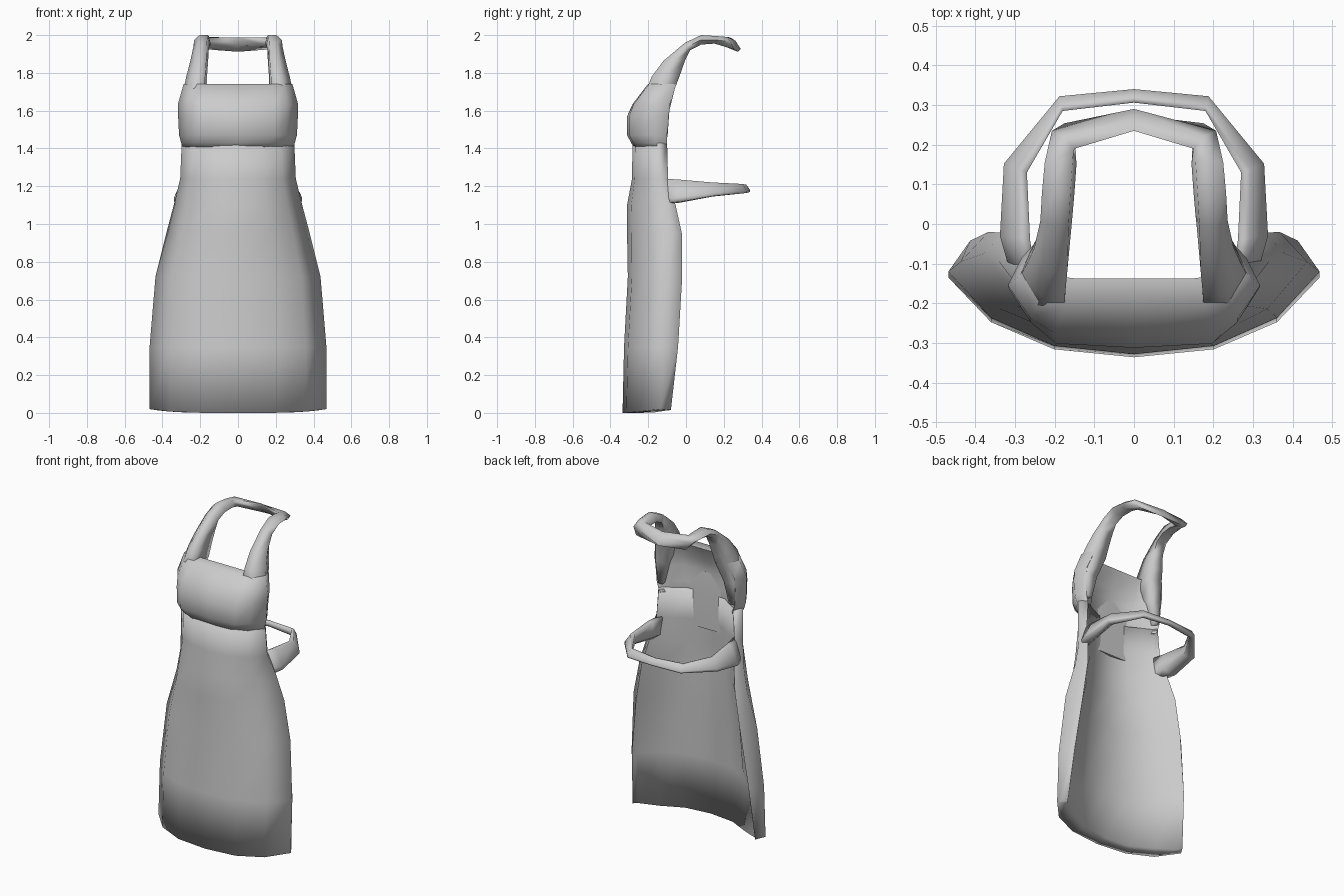
import bpy, bmesh, math

cube = bpy.data.objects.get("Cube")
if cube:
    bpy.data.objects.remove(cube, do_unlink=True)

fabric = bpy.data.materials.new("light_grey_fabric")
fabric.use_nodes = True
GREY = (0.6, 0.6, 0.6, 1)
fabric.diffuse_color = GREY
fabric.node_tree.nodes["Principled BSDF"].inputs["Base Color"].default_value = GREY


def loft(name, rings, angle=95):
    """Skin closed rings of equal point count and cap both ends."""
    bm = bmesh.new()
    rows = [[bm.verts.new(p) for p in ring] for ring in rings]
    n = len(rows[0])
    for a, b in zip(rows, rows[1:]):
        for i in range(n):
            j = (i + 1) % n
            bm.faces.new((a[i], a[j], b[j], b[i]))
    # caps: triangulated so the concave section fills properly
    caps = [bm.faces.new(rows[0]), bm.faces.new(rows[-1])]
    bmesh.ops.recalc_face_normals(bm, faces=bm.faces[:])
    bmesh.ops.triangulate(bm, faces=caps)
    mesh = bpy.data.meshes.new(name)
    bm.to_mesh(mesh)
    bm.free()
    mesh.materials.append(fabric)
    ob = bpy.data.objects.new(name, mesh)
    bpy.context.collection.objects.link(ob)
    bpy.ops.object.select_all(action='DESELECT')
    ob.select_set(True)
    bpy.context.view_layer.objects.active = ob
    bpy.ops.object.shade_smooth_by_angle(angle=math.radians(angle))


def mirrored(half):
    """Mirror sections that end on x = 0 into one complete strap."""
    return half + [[(-x, y, z) for x, y, z in s] for s in reversed(half[:-1])]


def panel_ring(z, w, front, wide, back, t, rim, xs, ys, lift=0.0):
    """Padded section: outer arc, turned-in side rim, inner arc."""
    d = wide - front
    outer = [(f * w, front + g * d) for f, g in zip(xs, ys)]
    outer += [(w, wide), (w - rim, back)]
    inner = [(w - rim - 0.02, back - 0.025)]
    inner += [(f * w * (1 - 2 * t), front + g * d + t)
              for f, g in reversed(list(zip(xs, ys)))]
    half = [(x, y, z + lift * (x / w) ** 4) for x, y in outer + inner]
    return half + [(-x, y, zz) for x, y, zz in reversed(half) if x > 1e-6]


# Skirt: z, half width, front y, widest y, back edge y, thickness, rim width
SKIRT = [(0.0, 0.468, -0.336, -0.135, -0.08, 0.085, 0.035),
         (0.35, 0.468, -0.328, -0.12, -0.042, 0.085, 0.055),
         (0.72, 0.437, -0.308, -0.095, -0.02, 0.085, 0.07),
         (0.95, 0.38, -0.312, -0.075, -0.022, 0.085, 0.05),
         (1.10, 0.340, -0.312, -0.095, -0.055, 0.085, 0.04),
         (1.24, 0.306, -0.286, -0.14, -0.095, 0.075, 0.03),
         (1.43, 0.298, -0.283, -0.15, -0.10, 0.075, 0.035)]
SIDE = (0, 0.43, 0.77)
loft("apron_skirt", [panel_ring(*s, SIDE, (0, 0.1, 0.44), 0.02 if s[0] == 0 else 0)
                     for s in SKIRT])

# Bib: the lowest level tucks into the skirt top, the rest swells over it
BIB = [((1.40, 0.290, -0.274, -0.15, -0.105, 0.055, 0.035), SIDE, (0, 0.1, 0.44)),
       ((1.43, 0.301, -0.290, -0.16, -0.10, 0.085, 0.035), (0, 0.55, 0.8), (0, 0.08, 0.42)),
       ((1.47, 0.312, -0.312, -0.16, -0.10, 0.105, 0.035), (0, 0.62, 0.82), (0, 0.07, 0.42)),
       ((1.57, 0.317, -0.312, -0.16, -0.095, 0.105, 0.035), (0, 0.62, 0.82), (0, 0.07, 0.42)),
       ((1.635, 0.318, -0.283, -0.155, -0.085, 0.09, 0.035), (0, 0.62, 0.82), (0, 0.05, 0.35)),
       ((1.74, 0.288, -0.202, -0.13, -0.052, 0.065, 0.035), (0, 0.6, 0.84), (0, 0, 0.1))]
loft("apron_bib", [panel_ring(*s, xs, ys) for s, xs, ys in BIB], 80)

# Bib lining that hangs down behind the waist
loft("bib_lining", [[(-0.16, -0.25, z), (0.16, -0.25, z), (0.16, y, z), (-0.16, y, z)]
                    for z, y in ((1.2, -0.2), (1.43, -0.197), (1.56, -0.205))], 40)


def strap_section(xi, xo, front, back):
    """Five-sided strap section with a rounded outer side."""
    (fy, fz), (by, bz) = front, back
    my, mz = fy + (by - fy) * 0.5, fz + (bz - fz) * 0.5
    xm = xi + (xo - xi) * 0.6
    return [(xi, fy, fz), (xm, fy, fz), (xo, my, mz), (xo - 0.03, by, bz), (xi - 0.01, by, bz)]


# Neck strap, from inside the bib sides up and over: inner x, outer x, front (y, z), back (y, z)
NECK = [(0.245, 0.296, (-0.18, 1.46), (-0.098, 1.46)),
        (0.215, 0.306, (-0.205, 1.60), (-0.088, 1.60)),
        (0.175, 0.287, (-0.205, 1.72), (-0.058, 1.72)),
        (0.174, 0.274, (-0.182, 1.78), (-0.035, 1.78)),
        (0.168, 0.252, (-0.118, 1.865), (-0.005, 1.865)),
        (0.165, 0.236, (-0.005, 1.96), (0.022, 1.92)),
        (0.160, 0.232, (0.08, 2.0), (0.08, 1.95)),
        (0.155, 0.225, (0.16, 1.995), (0.15, 1.955))]
neck = [strap_section(*s) for s in NECK]
neck.append([(0.15, 0.19, 1.988), (0.178, 0.22, 1.99), (0.207, 0.235, 1.965),
             (0.175, 0.254, 1.925), (0.148, 0.205, 1.94)])
neck.append([(0, 0.235, 1.987), (0, 0.262, 1.97), (0, 0.29, 1.927),
             (0, 0.275, 1.912), (0, 0.235, 1.945)])
loft("neck_strap", mirrored(neck))

# Waist strap, its face leaning inwards: outer (x, y), inner (x, y), bottom z, top z
WAIST = [((0.318, -0.10), (0.25, -0.12), 1.105, 1.24),
         ((0.338, -0.03), (0.262, -0.04), 1.112, 1.235),
         ((0.328, 0.152), (0.27, 0.13), 1.145, 1.22),
         ((0.188, 0.322), (0.18, 0.285), 1.162, 1.212),
         ((0, 0.34), (0, 0.306), 1.168, 1.208)]
waist = []
for (ox, oy), (ix, iy), lo, hi in WAIST:
    h = hi - lo
    mx, my = ox + (ix - ox) * 0.6, oy + (iy - oy) * 0.6
    waist.append([(ox, oy, lo + h * 0.05), (ox, oy, lo + h * 0.25), (mx, my, hi),
                  (ix, iy, hi), (ix, iy, lo + h * 0.2), (mx, my, lo)])
loft("waist_strap", mirrored(waist))
